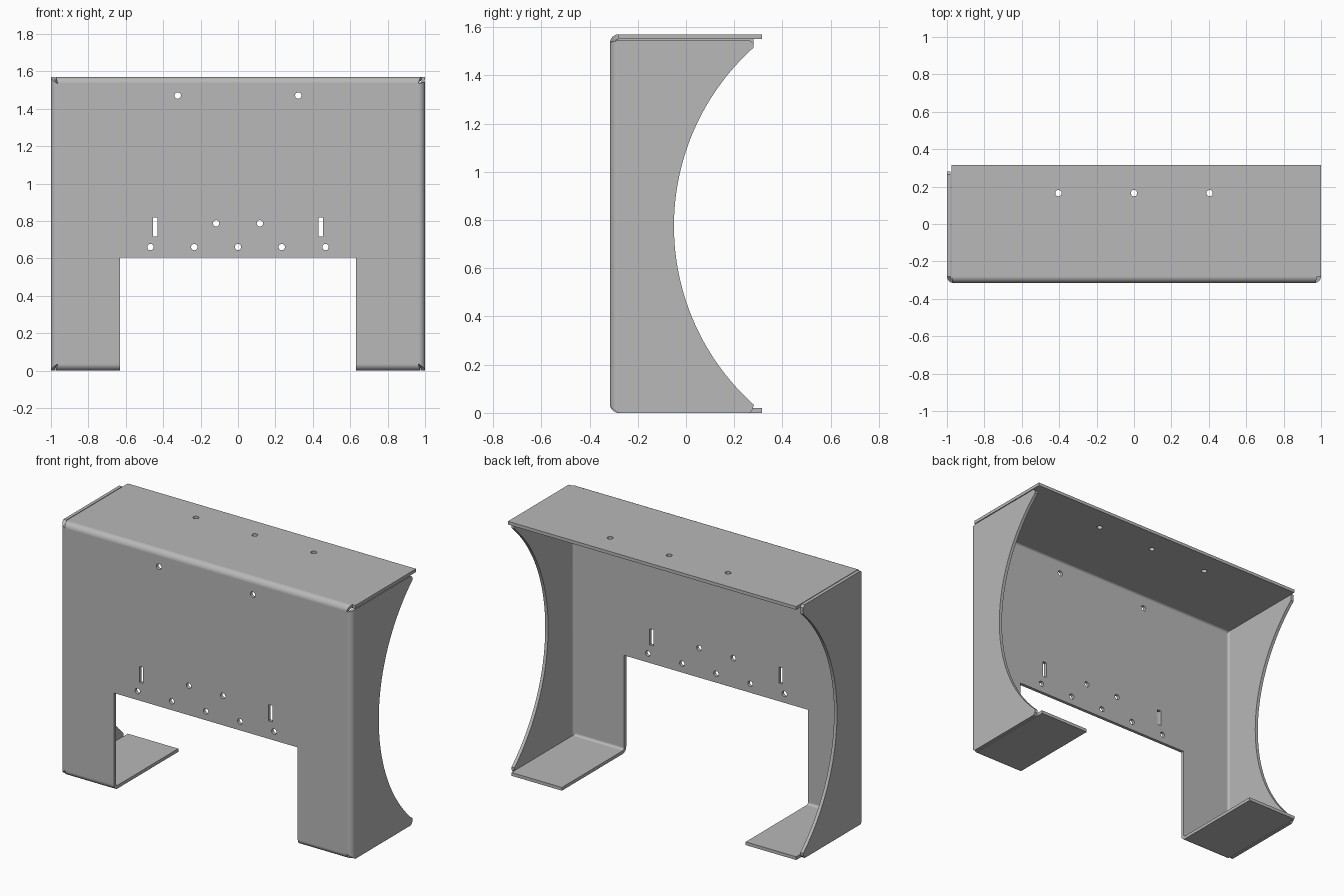
import bpy, bmesh, math
from mathutils import Matrix

old = bpy.data.objects.get("Cube")
if old:
    bpy.data.objects.remove(old)

# Overall sizes
H, D, R, T = 1.57, 0.315, 0.035, 0.02
X, ZB, ZT = 1 - R, R, H - R
LEG_X, LEG_Z = 0.63, 0.605
STEPS = 8

metal = bpy.data.materials.new("grey sheet metal")
metal.use_nodes = True
grey = (0.48, 0.48, 0.48, 1)
metal.diffuse_color = grey
metal.node_tree.nodes["Principled BSDF"].inputs["Base Color"].default_value = grey

bm = bmesh.new()


def face(points):
    return bm.faces.new([bm.verts.new(p) for p in points])


def bend(place, a0, a1, b0, b1):
    """Quarter bend; place(along, across, depth) maps to space, ends run a0-a1 and b0-b1."""
    rows = []
    for i in range(STEPS + 1):
        t = i / STEPS
        ang = t * math.pi / 2
        out, y = R * math.sin(ang), -D + R * (1 - math.cos(ang))
        rows.append((place(a0 + (a1 - a0) * t, out, y), place(b0 + (b1 - b0) * t, out, y)))
    for (p, q), (r, s) in zip(rows, rows[1:]):
        face((p, q, s, r))
    return rows[-1]


# Front panel with the opening between the legs
outline = [(-X, ZB), (-LEG_X, ZB), (-LEG_X, LEG_Z), (LEG_X, LEG_Z),
           (LEG_X, ZB), (X, ZB), (X, ZT), (-X, ZT)]
front = face([(x, -D, z) for x, z in outline])

# Top flange, reaching over the left wall
p, q = bend(lambda a, o, y: (a, y, ZT + o), -X, -0.976, X, 0.98)
face((p, q, (1, -D + R, H), (1, D, H), (-0.976, D, H)))

for side in (-1, 1):
    # Foot flange
    p, q = bend(lambda a, o, y: (side * a, y, ZB - o), LEG_X, LEG_X, X, 0.976)
    face((p, q, (q[0], D, 0), (p[0], D, 0)))

    # Side wall with the round cut-out in its rear edge
    top = 1.545 if side > 0 else H
    p, q = bend(lambda a, o, y: (side * (X + o), y, a), ZB, 0, ZT, top)
    mid, half, sag = 0.775, 0.74, 0.33
    rad = (half ** 2 + sag ** 2) / (2 * sag)
    span = math.asin(half / rad)
    arc = []
    for i in range(49):
        ang = span * (2 * i / 48 - 1)
        arc.append((side, -0.05 + rad * (1 - math.cos(ang)), mid + rad * math.sin(ang)))
    low = [(side, 0.265, 0), (side, 0.278, 0.015)]
    high = [(side, 0.281, top - 0.015), (side, 0.265, top)]
    face([p] + low + arc + high + [q])

# Weld the sheet and point its outside outward
bmesh.ops.remove_doubles(bm, verts=bm.verts, dist=0.0005)
bmesh.ops.recalc_face_normals(bm, faces=bm.faces)
bm.normal_update()
if front.normal.y > 0:
    bmesh.ops.reverse_faces(bm, faces=bm.faces)
mesh = bpy.data.meshes.new("bent_bracket")
bm.to_mesh(mesh)
bm.free()
bracket = bpy.data.objects.new("bent_bracket", mesh)
bpy.context.collection.objects.link(bracket)
mesh.materials.append(metal)

# Hole cutters
cut = bmesh.new()


def hole(x, y, z, upright=False):
    turn = Matrix() if upright else Matrix.Rotation(math.pi / 2, 4, "X")
    bmesh.ops.create_cone(cut, cap_ends=True, segments=24, radius1=0.017, radius2=0.017,
                          depth=0.1, matrix=Matrix.Translation((x, y, z)) @ turn)


for x, z in [(0.322, 1.47), (0.117, 0.787), (0.234, 0.66), (0.468, 0.66)]:
    for side in (-1, 1):
        hole(side * x, -D, z)
hole(0, -D, 0.66)
for x in (-0.404, 0, 0.404):
    hole(x, 0.165, H, True)
for x in (-0.443, 0.443):
    bmesh.ops.create_cube(cut, size=1, matrix=Matrix.Translation((x, -D, 0.767))
                          @ Matrix.Diagonal((0.025, 0.1, 0.1, 1)))
cut_mesh = bpy.data.meshes.new("hole_cutter")
cut.to_mesh(cut_mesh)
cut.free()
cut_mesh.materials.append(metal)
cutter = bpy.data.objects.new("hole_cutter", cut_mesh)
bpy.context.collection.objects.link(cutter)
cutter.hide_render = True

# Thickness, holes and shading
bpy.ops.object.select_all(action="DESELECT")
bracket.select_set(True)
bpy.context.view_layer.objects.active = bracket
solid = bracket.modifiers.new("thickness", "SOLIDIFY")
solid.thickness = T
solid.offset = -1
solid.use_even_offset = True
holes = bracket.modifiers.new("holes", "BOOLEAN")
holes.object = cutter
holes.operation = "DIFFERENCE"
holes.solver = "EXACT"
for name in ("thickness", "holes"):
    bpy.ops.object.modifier_apply(modifier=name)
bpy.data.objects.remove(cutter)
bpy.ops.object.shade_smooth_by_angle(angle=math.radians(30))
weighted = bracket.modifiers.new("clean shading", "WEIGHTED_NORMAL")
weighted.keep_sharp = True
